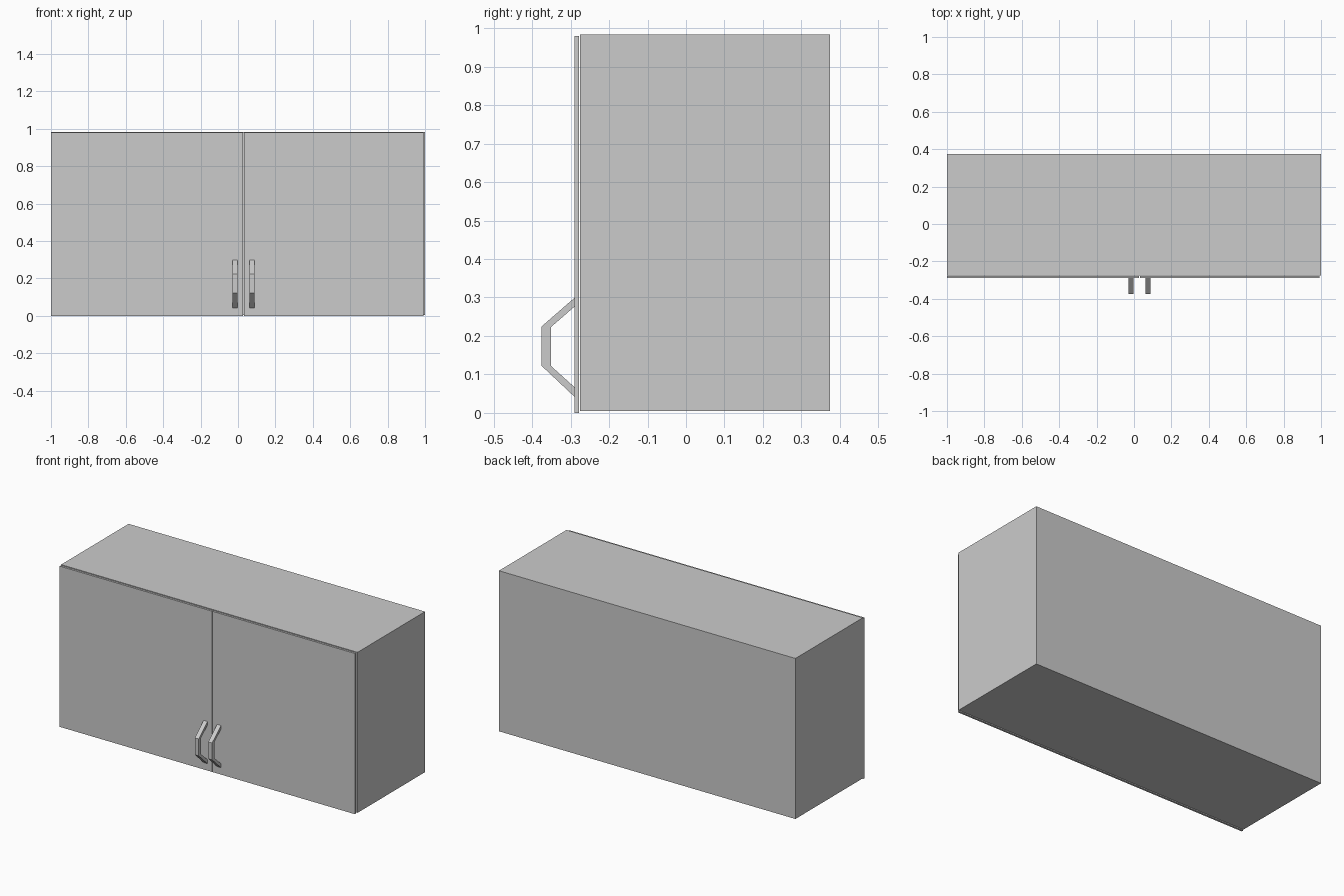
import bpy, bmesh

if "Cube" in bpy.data.objects:
    bpy.data.objects.remove(bpy.data.objects["Cube"])


def make_object(name, bm):
    bmesh.ops.recalc_face_normals(bm, faces=bm.faces)
    mesh = bpy.data.meshes.new(name)
    bm.to_mesh(mesh)
    bm.free()
    obj = bpy.data.objects.new(name, mesh)
    bpy.context.collection.objects.link(obj)
    return obj


def box(name, lo, hi):
    bm = bmesh.new()
    bmesh.ops.create_cube(bm, size=1)
    for v in bm.verts:
        v.co = [(a + b) / 2 + c * (b - a) for a, b, c in zip(lo, hi, v.co)]
    return make_object(name, bm)


def extrude_x(name, profile, x0, x1):
    bm = bmesh.new()
    face = bm.faces.new([bm.verts.new((x0, y, z)) for y, z in profile])
    ext = bmesh.ops.extrude_face_region(bm, geom=[face])
    moved = [g for g in ext["geom"] if isinstance(g, bmesh.types.BMVert)]
    bmesh.ops.translate(bm, verts=moved, vec=(x1 - x0, 0, 0))
    return make_object(name, bm)


# Cabinet body
box("cabinet_body", (-1, -0.276, 0.005), (1, 0.374, 0.984))

# Thin doors, slightly lower than the body, with a narrow gap between them
box("left_door", (-1, -0.29, 0), (0.028, -0.278, 0.98))
box("right_door", (0.031, -0.29, 0), (0.992, -0.278, 0.98))

# Angular bracket handles (y, z profile)
bracket = [(-0.29, 0.299), (-0.375, 0.225), (-0.375, 0.122), (-0.29, 0.042),
           (-0.29, 0.067), (-0.351, 0.122), (-0.351, 0.223), (-0.29, 0.276)]
for side, x in (("left", -0.016), ("right", 0.075)):
    extrude_x(side + "_handle", bracket, x - 0.013, x + 0.013)
